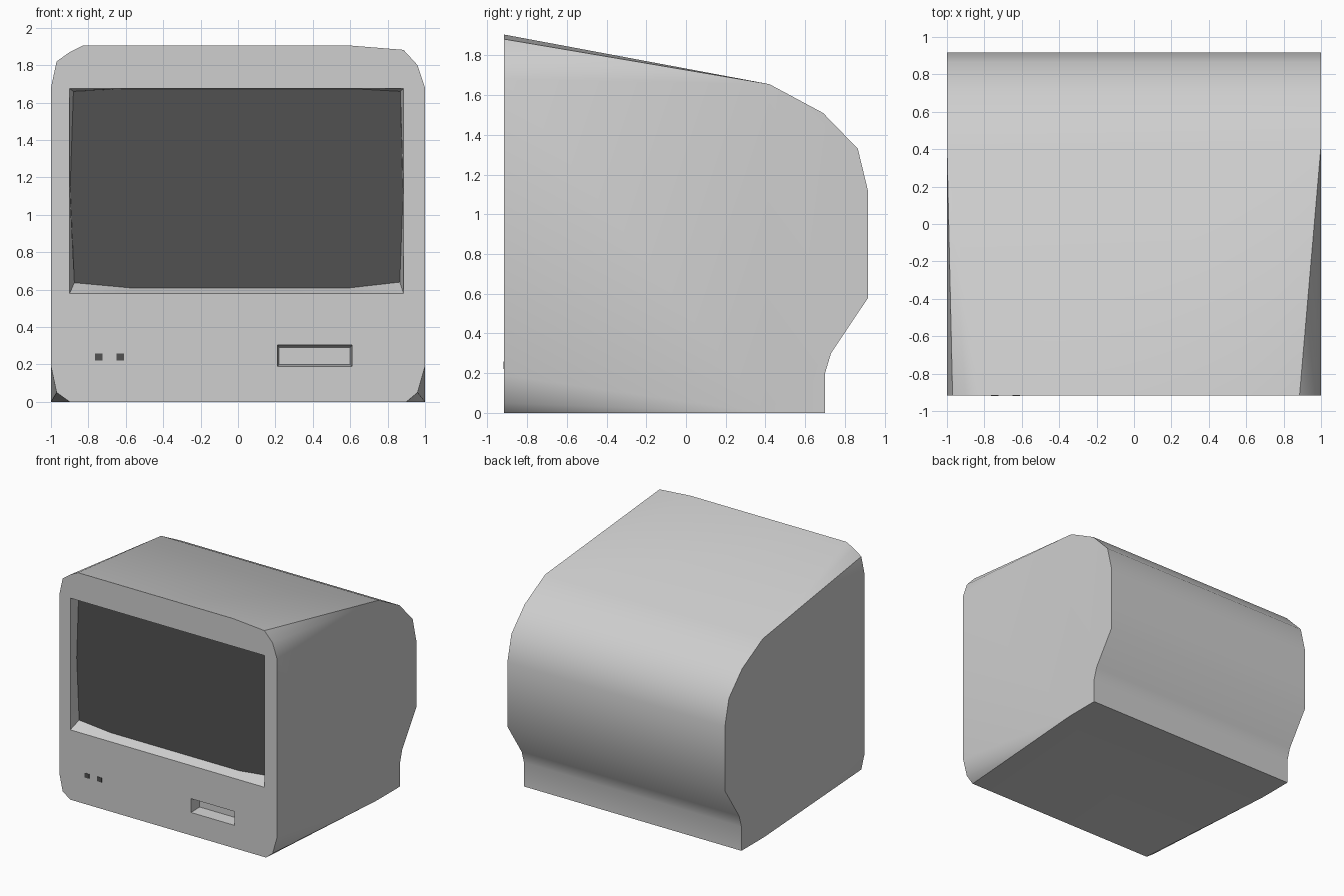
import bpy
import bmesh

cube = bpy.data.objects.get("Cube")
if cube:
    bpy.data.objects.remove(cube, do_unlink=True)


def material(name, value):
    mat = bpy.data.materials.new(name)
    mat.use_nodes = True
    color = (value, value, value, 1)
    mat.diffuse_color = color
    mat.node_tree.nodes["Principled BSDF"].inputs["Base Color"].default_value = color
    return mat


casing_grey = material("casing light grey", 0.62)
screen_grey = material("screen dark grey", 0.083)
FRONT = -0.917

bm = bmesh.new()


def ring(points, y):
    return [bm.verts.new((x, y, z)) for x, z in points]


def loop_edges(verts):
    return [bm.edges.new((a, b)) for a, b in zip(verts, verts[1:] + verts[:1])]


def fan(chain, apex):
    for a, b in zip(chain, chain[1:]):
        bm.faces.new((a, b, apex))


def recess(opening, inner, depth):
    """Sunken panel: returns the opening edges and the face at the bottom."""
    outer, floor = ring(opening, FRONT), ring(inner, FRONT + depth)
    edges = loop_edges(outer)
    n = len(outer)
    for i in range(n):
        j = (i + 1) % n
        bm.faces.new((outer[i], outer[j], floor[j], floor[i]))
    return edges, bm.faces.new(floor)


# Front outline, split into the chains that taper into the square rear corners
top_right = ring([(0.6, 1.905), (0.885, 1.882), (0.96, 1.8), (1, 1.68)], FRONT)
low_right = ring([(1, 0.19), (0.96, 0.05), (0.9, 0)], FRONT)
low_left = ring([(-0.9, 0), (-0.97, 0.05), (-1, 0.19)], FRONT)
top_left = ring([(-1, 1.68), (-0.97, 1.82), (-0.9, 1.87), (-0.83, 1.905)], FRONT)

# Rear side profile (y, z), from the top break down to the underside
profile = [(0.42, 1.655), (0.69, 1.51), (0.865, 1.33), (0.917, 1.115),
           (0.917, 0.58), (0.73, 0.3), (0.70, 0.2), (0.70, 0), (0.40, 0)]
right = [bm.verts.new((1, y, z)) for y, z in profile]
left = [bm.verts.new((-1, y, z)) for y, z in profile]

# Shell: rear strips, top, underside, corner fans and flat sides
for i in range(len(profile) - 1):
    bm.faces.new((left[i], left[i + 1], right[i + 1], right[i]))
bm.faces.new((top_left[-1], top_right[0], right[0], left[0]))
bm.faces.new((low_left[0], low_right[-1], right[-1], left[-1]))
fan(top_right, right[0])
fan(low_right, right[-1])
fan(top_left, left[0])
fan(low_left, left[-1])
bm.faces.new([low_right[0], top_right[-1]] + right)
bm.faces.new([low_left[-1], top_left[0]] + left)

# Sunken screen with bowed edges, and the disk slot
screen_edges, screen = recess(
    [(-0.9, 0.58), (-0.58, 0.58), (0.6, 0.58), (0.885, 0.58), (0.885, 1.1),
     (0.885, 1.675), (0.62, 1.675), (-0.62, 1.675), (-0.9, 1.675), (-0.9, 1.15)],
    [(-0.875, 0.637), (-0.58, 0.61), (0.6, 0.61), (0.865, 0.64), (0.882, 1.1),
     (0.868, 1.66), (0.62, 1.674), (-0.62, 1.674), (-0.88, 1.66), (-0.897, 1.15)],
    0.08)
screen.material_index = 1
slot_edges, _ = recess(
    [(0.21, 0.19), (0.61, 0.19), (0.61, 0.305), (0.21, 0.305)],
    [(0.22, 0.2), (0.6, 0.2), (0.6, 0.29), (0.22, 0.29)], 0.1)

# Front panel filled around both openings
outline = top_right + low_right + low_left + top_left
rim = []
for a, b in zip(outline, outline[1:] + outline[:1]):
    rim.append(bm.edges.get((a, b)) or bm.edges.new((a, b)))
bmesh.ops.triangle_fill(bm, edges=rim + screen_edges + slot_edges,
                        use_beauty=True, normal=(0, -1, 0))
bmesh.ops.recalc_face_normals(bm, faces=bm.faces[:])

mesh = bpy.data.meshes.new("monitor_casing")
bm.to_mesh(mesh)
bm.free()
mesh.materials.append(casing_grey)
mesh.materials.append(screen_grey)
casing = bpy.data.objects.new("monitor_casing", mesh)
bpy.context.collection.objects.link(casing)
bpy.ops.object.select_all(action="DESELECT")
casing.select_set(True)
bpy.context.view_layer.objects.active = casing
bpy.ops.object.shade_smooth_by_angle(angle=0.68)

# Two small square indicator plates
for name, x in (("indicator_right", -0.745), ("indicator_left", -0.63)):
    bpy.ops.mesh.primitive_cube_add(size=1, location=(x, FRONT, 0.24))
    plate = bpy.context.object
    plate.name = name
    plate.scale = (0.04, 0.006, 0.038)
    plate.data.materials.append(screen_grey)
